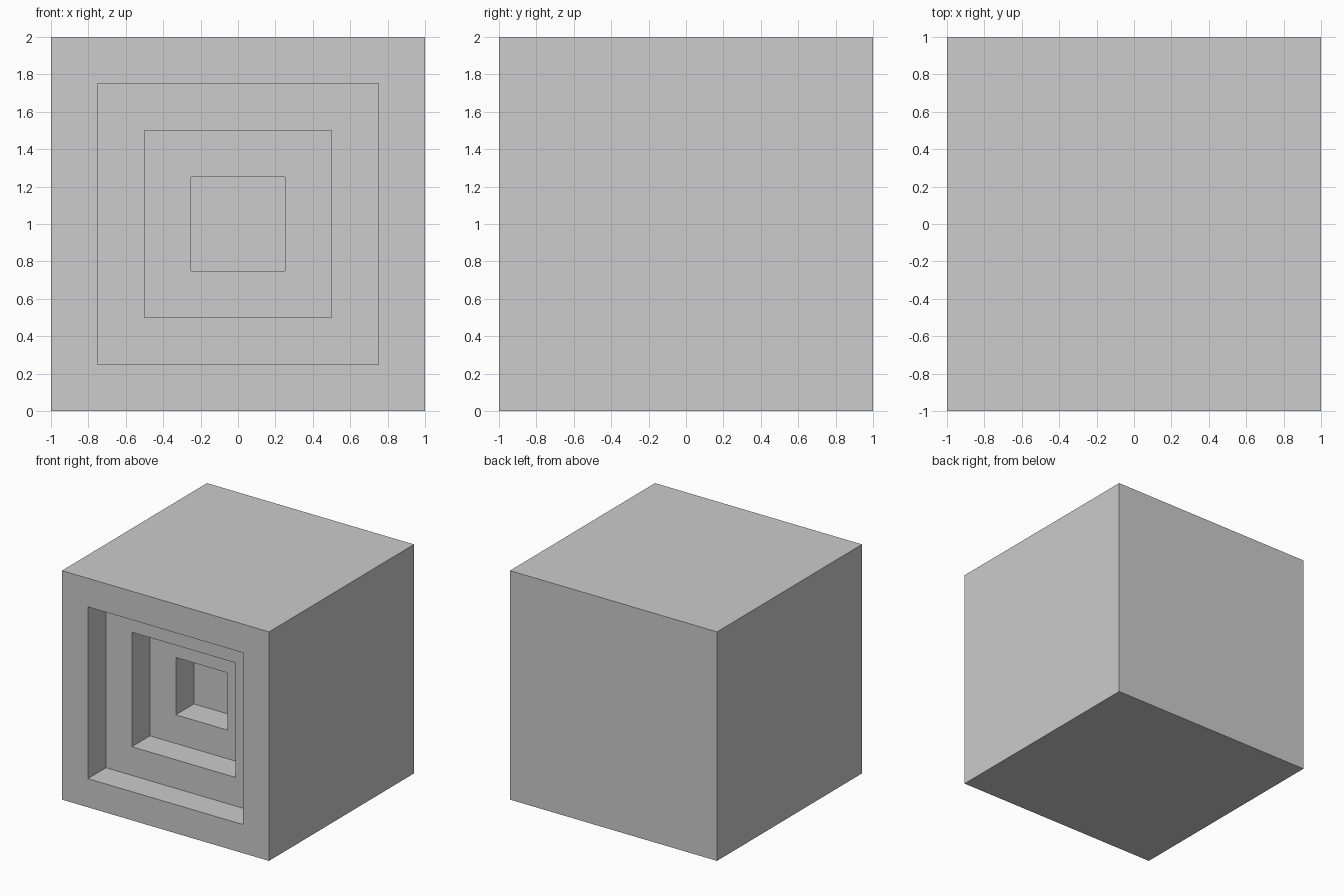
import bpy
import bmesh

SIZE = 2.0
STEP = 0.25      # rim width and depth of each recess
RECESSES = 3

cube = bpy.data.objects.get("Cube")
if cube:
    bpy.data.objects.remove(cube, do_unlink=True)

# Plain grey material
grey = bpy.data.materials.new("plain_grey")
grey.use_nodes = True
colour = (0.604, 0.604, 0.604, 1.0)
grey.diffuse_color = colour
grey.node_tree.nodes["Principled BSDF"].inputs["Base Color"].default_value = colour

# Solid block
bm = bmesh.new()
bmesh.ops.create_cube(bm, size=SIZE)
bmesh.ops.translate(bm, verts=bm.verts, vec=(0, 0, SIZE / 2))
bm.normal_update()
front = min(bm.faces, key=lambda f: f.calc_center_median().y)

# Nested square recesses stepping into the front
for _ in range(RECESSES):
    bmesh.ops.inset_region(bm, faces=[front], thickness=STEP, use_even_offset=True)
    panel = bmesh.ops.extrude_face_region(bm, geom=[front])["geom"]
    new_front = next(g for g in panel if isinstance(g, bmesh.types.BMFace))
    if front.is_valid:
        bmesh.ops.delete(bm, geom=[front], context="FACES_ONLY")
    front = new_front
    bmesh.ops.translate(bm, verts=front.verts, vec=(0, STEP, 0))
    bm.normal_update()

bmesh.ops.recalc_face_normals(bm, faces=bm.faces)
mesh = bpy.data.meshes.new("stepped_block")
bm.to_mesh(mesh)
bm.free()
mesh.materials.append(grey)
block = bpy.data.objects.new("stepped_block", mesh)
bpy.context.collection.objects.link(block)
